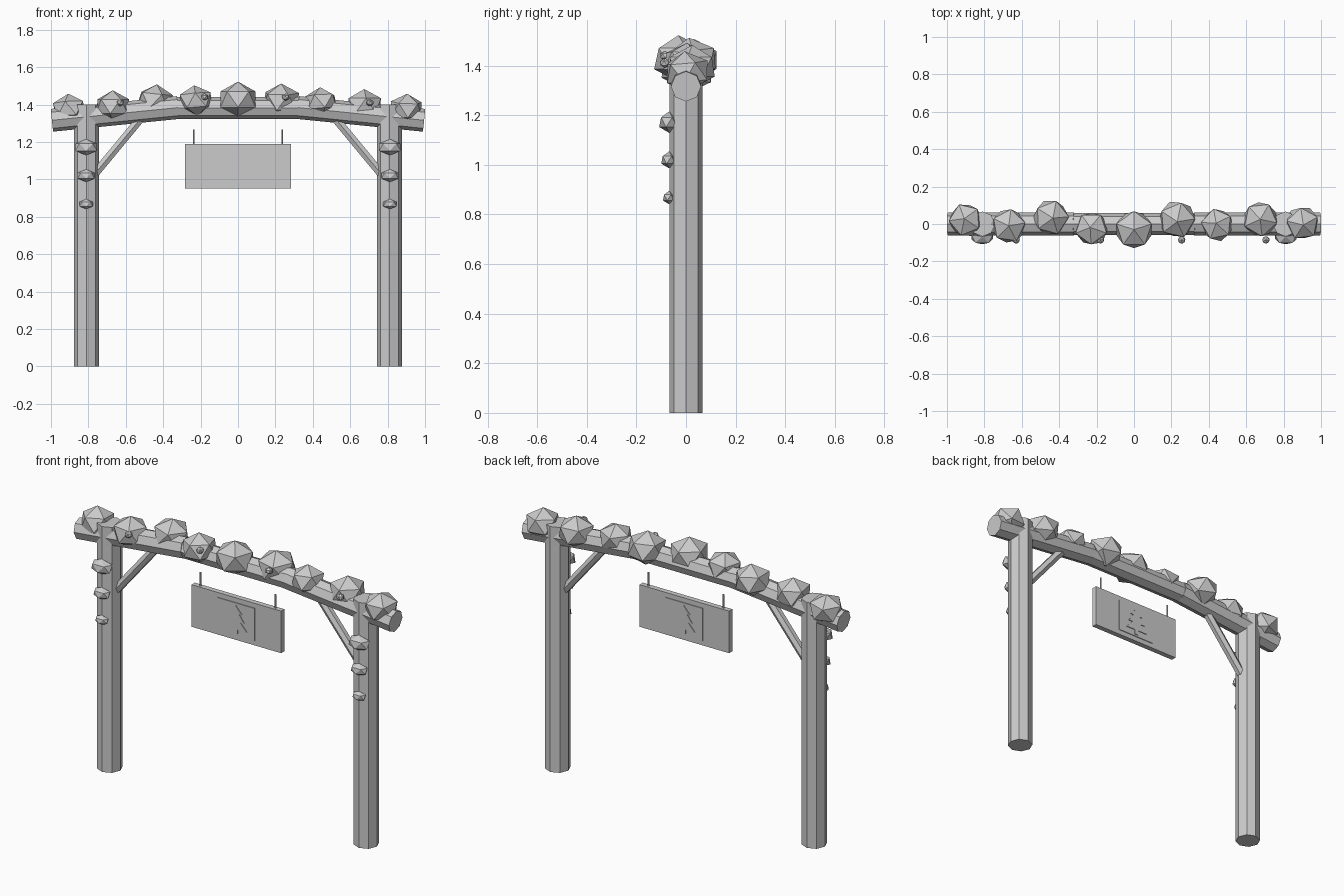
import bpy, math
from mathutils import Vector

default = bpy.data.objects.get("Cube")
if default:
    bpy.data.objects.remove(default, do_unlink=True)

grey = bpy.data.materials.new("plain_grey")
grey.use_nodes = True
COLOUR = (0.6, 0.6, 0.6, 1)
grey.diffuse_color = COLOUR
grey.node_tree.nodes["Principled BSDF"].inputs["Base Color"].default_value = COLOUR


def finish(name):
    ob = bpy.context.object
    ob.name = name
    ob.data.materials.append(grey)
    return ob


def log(name, start, end, radius, sides=8):
    """Faceted round timber between two points in the x-z plane."""
    a, b = Vector((start[0], 0, start[1])), Vector((end[0], 0, end[1]))
    d = b - a
    bpy.ops.mesh.primitive_cylinder_add(
        vertices=sides, radius=radius, depth=d.length, location=(a + b) / 2,
        rotation=(0, math.atan2(d.x, d.z), 0))
    return finish(name)


def clump(name, loc, size, turn=0.0, tilt=0.0):
    """Flat-faced squashed ball."""
    bpy.ops.mesh.primitive_ico_sphere_add(
        subdivisions=1, radius=1, location=loc, rotation=(tilt, 0, 0))
    ob = finish(name)
    ob.rotation_euler = (tilt, 0, math.radians(turn))
    # turn inside the mesh so the squash stays aligned with the world axes
    ob.data.transform(ob.rotation_euler.to_matrix().to_4x4())
    ob.rotation_euler = (0, 0, 0)
    ob.scale = size
    return ob


def box(name, loc, size):
    bpy.ops.mesh.primitive_cube_add(size=1, location=loc)
    ob = finish(name)
    ob.scale = size
    return ob


def plate(name, outline, y0, y1):
    """Thin flat plate from an x-z outline."""
    n = len(outline)
    verts = [(x, y, z) for y in (y0, y1) for x, z in outline]
    faces = [list(range(n)), list(range(2 * n - 1, n - 1, -1))]
    faces += [(i, i + n, (i + 1) % n + n, (i + 1) % n) for i in range(n)]
    mesh = bpy.data.meshes.new(name)
    mesh.from_pydata(verts, [], faces)
    ob = bpy.data.objects.new(name, mesh)
    bpy.context.collection.objects.link(ob)
    bpy.context.view_layer.objects.active = ob
    bpy.ops.object.mode_set(mode="EDIT")
    bpy.ops.mesh.select_all(action="SELECT")
    bpy.ops.mesh.normals_make_consistent(inside=False)
    bpy.ops.object.mode_set(mode="OBJECT")
    finish(name)


# Posts, outer beams, braces and post tufts, one set per side
for side, s in (("right", -1), ("left", 1)):
    log(side + "_post", (s * 0.81, 0), (s * 0.81, 1.4), 0.067)
    log(side + "_beam", (s * 0.995, 1.316), (s * 0.32, 1.384), 0.061)
    log(side + "_brace", (s * 0.79, 1.0), (s * 0.5, 1.35), 0.025, 6)
    for i, (z, k) in enumerate(((1.172, 1.0), (1.02, 0.79), (0.868, 0.62))):
        clump(f"{side}_post_tuft_{i}", (s * 0.812, -0.068, z),
              (0.068 * k, 0.045 * k, 0.043 * k), 18)

# Middle beam
log("middle_beam", (-0.34, 1.382), (0.34, 1.382), 0.058)

# Foliage clumps along the beam: x, y, z, radius, turn
row = [(-0.9, 0.02, 1.375, 0.097, 40), (-0.67, -0.01, 1.39, 0.1, 10),
       (-0.445, 0.035, 1.42, 0.103, 75), (-0.225, -0.025, 1.42, 0.097, 54),
       (0, -0.03, 1.428, 0.11, 18), (0.23, 0.025, 1.42, 0.108, 5),
       (0.445, -0.005, 1.412, 0.094, 30), (0.675, 0.025, 1.395, 0.102, 60),
       (0.9, 0.005, 1.375, 0.097, 25)]
for i, (x, y, z, r, turn) in enumerate(row):
    clump(f"foliage_{i}", (x, y, z), (r, r, r * 0.86), turn, 0.12 * (i % 3 - 1))

# Small berries on the front
for i, (x, z) in enumerate(((-0.63, 1.41), (-0.18, 1.44), (0.255, 1.44), (0.705, 1.41))):
    clump(f"berry_{i}", (x, -0.085, z), (0.022, 0.022, 0.02), 20 * i)

# Hanging sign with rods
box("sign_board", (0, 0, 1.07), (0.565, 0.03, 0.24))
for side, x in (("right", -0.236), ("left", 0.236)):
    bpy.ops.mesh.primitive_cylinder_add(vertices=6, radius=0.005, depth=0.085,
                                        location=(x, 0, 1.225))
    finish(side + "_sign_rod")

# Raised panel and tree emblem on both faces of the sign
half_tree = [(0, 1.15), (0.04, 1.105), (0.022, 1.105), (0.055, 1.06),
             (0.03, 1.06), (0.07, 1.015), (0.012, 1.015), (0.012, 0.988)]
tree = half_tree + [(-x, z) for x, z in reversed(half_tree[1:])]
for side, s in (("front", -1), ("back", 1)):
    box(side + "_sign_panel", (0, s * 0.016, 1.07), (0.236, 0.006, 0.185))
    plate(side + "_tree_emblem", tree, s * 0.018, s * 0.023)
